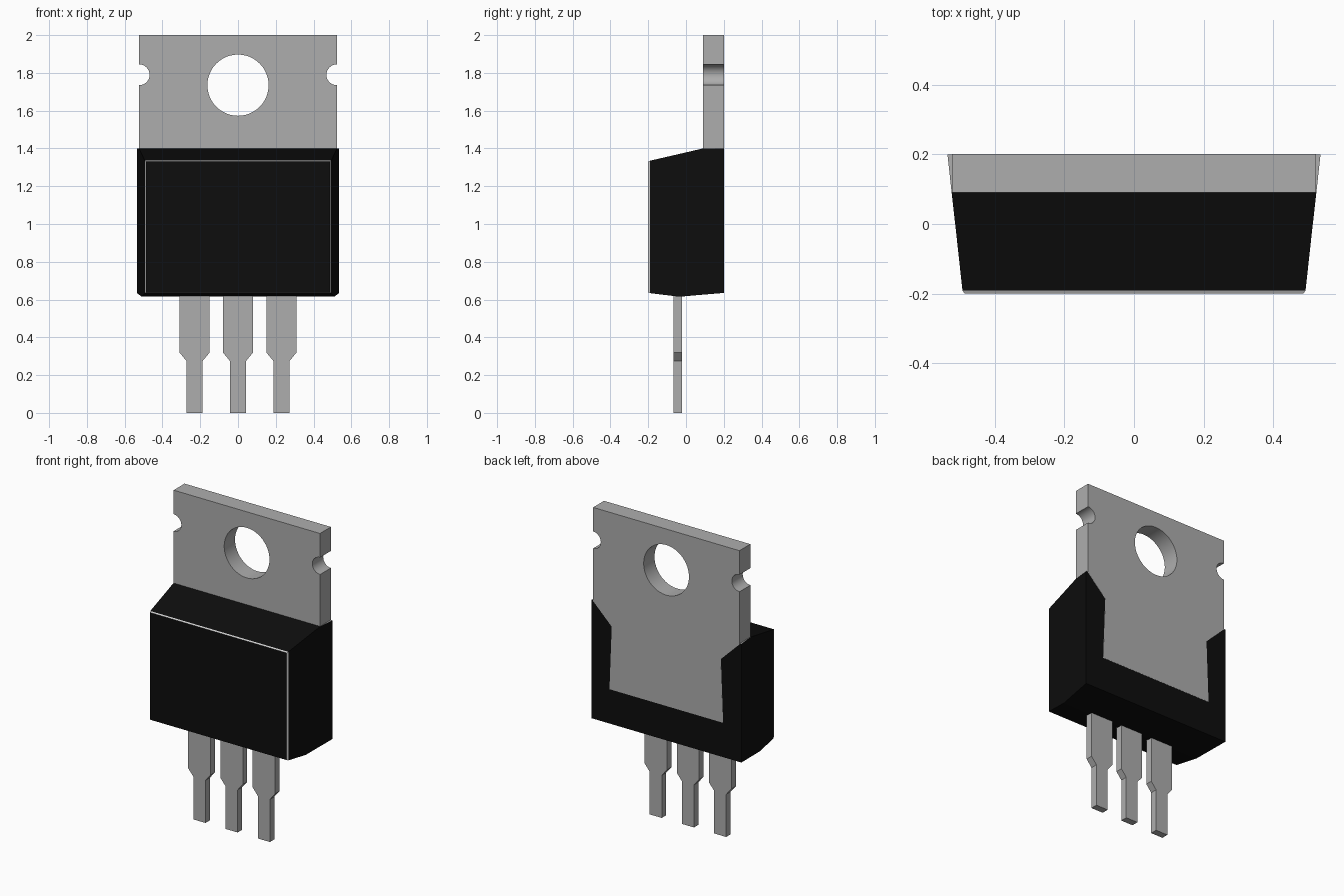
import bpy, bmesh, math

cube = bpy.data.objects.get("Cube")
if cube:
    bpy.data.objects.remove(cube, do_unlink=True)


def material(name, v):
    m = bpy.data.materials.new(name)
    m.use_nodes = True
    m.diffuse_color = (v, v, v, 1)
    m.node_tree.nodes["Principled BSDF"].inputs["Base Color"].default_value = (v, v, v, 1)
    return m


silver = material("silver metal", 0.42)
black = material("black plastic", 0.004)
pale = material("pale edge", 0.65)


def arc(cx, cz, r, a0, a1, n):
    """Points on a circle arc in x, z, angles in degrees."""
    steps = [math.radians(a0 + (a1 - a0) * i / n) for i in range(n + 1)]
    return [(cx + r * math.cos(a), cz + r * math.sin(a)) for a in steps]


def plate(name, loops, y0, y1):
    """Flat metal sheet cut to x, z outlines; inner loops become holes."""
    curve = bpy.data.curves.new(name, "CURVE")
    curve.dimensions = "2D"
    curve.fill_mode = "BOTH"
    curve.extrude = (y1 - y0) / 2
    for loop in loops:
        spline = curve.splines.new("POLY")
        spline.points.add(len(loop) - 1)
        for point, (x, z) in zip(spline.points, loop):
            point.co = (x, z, 0, 1)
        spline.use_cyclic_u = True
    ob = bpy.data.objects.new(name, curve)
    bpy.context.collection.objects.link(ob)
    ob.location.y = (y0 + y1) / 2
    ob.rotation_euler.x = math.pi / 2
    bpy.ops.object.select_all(action="DESELECT")
    ob.select_set(True)
    bpy.context.view_layer.objects.active = ob
    bpy.ops.object.convert(target="MESH")
    ob = bpy.context.object
    bm = bmesh.new()
    bm.from_mesh(ob.data)
    bmesh.ops.remove_doubles(bm, verts=bm.verts, dist=0.0001)
    bmesh.ops.recalc_face_normals(bm, faces=bm.faces)
    bm.to_mesh(ob.data)
    bm.free()
    ob.data.materials.clear()
    ob.data.materials.append(silver)
    bpy.ops.object.shade_smooth_by_angle(angle=math.radians(30))
    return ob


# Mounting tab: right half outline mirrored, with side notches and a bolt hole
half = [(0.406, 0.857), (0.39, 1.265), (0.523, 1.395)]
half += arc(0.523, 1.79, 0.055, 270, 90, 16) + [(0.523, 2.0)]
outline = half + [(-x, z) for x, z in reversed(half)]
plate("mounting_tab", [outline, arc(0, 1.735, 0.162, 0, 352.5, 47)], 0.09, 0.201)

# Three legs, each wide at the top and narrow at the tip
leg = [(0.043, 0), (0.043, 0.275), (0.08, 0.32), (0.08, 0.7)]
for name, cx in (("right_leg", -0.23), ("middle_leg", 0), ("left_leg", 0.23)):
    points = leg + [(-x, z) for x, z in reversed(leg)]
    plate(name, [[(cx + x, z) for x, z in points]], -0.065, -0.02)

# Moulded body: rectangular sections from front to back (y, half width, bottom, top)
sections = [(-0.2, 0.487, 0.638, 1.33), (-0.191, 0.493, 0.634, 1.335),
            (-0.035, 0.51, 0.615, 1.371), (0.09, 0.524, 0.626, 1.4),
            (0.2, 0.536, 0.635, 1.4)]
bm = bmesh.new()
rings = [[bm.verts.new(c) for c in ((-w, y, b), (w, y, b), (w, y, t), (-w, y, t))]
         for y, w, b, t in sections]
bm.faces.new(rings[0])
bm.faces.new(rings[-1][::-1])
for i, (r, s) in enumerate(zip(rings, rings[1:])):
    for k in range(4):
        j = (k + 1) % 4
        face = bm.faces.new((r[k], s[k], s[j], r[j]))
        if i == 0:
            face.material_index = 1      # thin rim around the front
        elif i == 3 and k == 2:
            face.material_index = 2      # ledge beside the tab
bmesh.ops.recalc_face_normals(bm, faces=bm.faces)
mesh = bpy.data.meshes.new("body")
bm.to_mesh(mesh)
bm.free()
for m in (black, pale, silver):
    mesh.materials.append(m)
bpy.context.collection.objects.link(bpy.data.objects.new("body", mesh))
